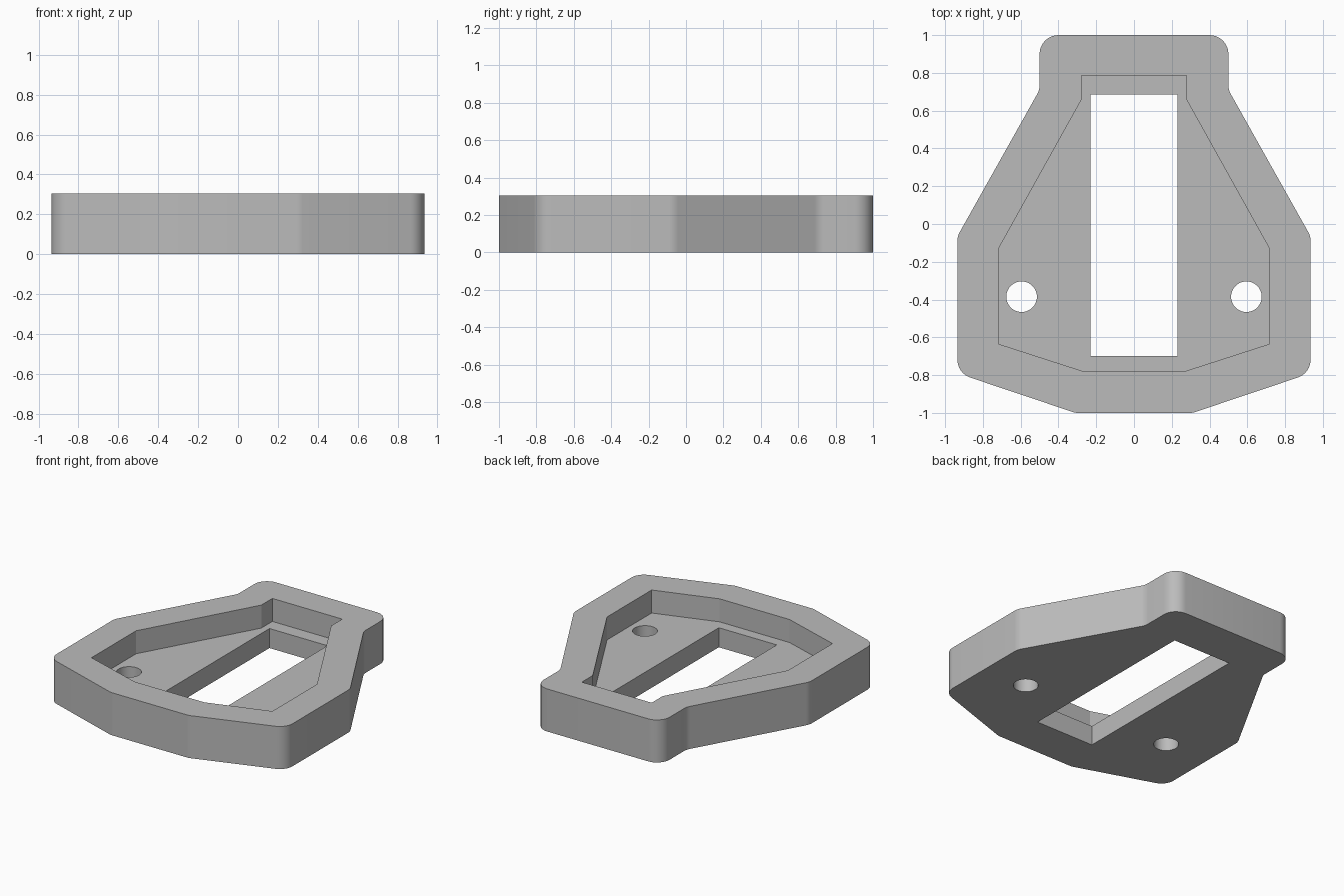
import bpy, bmesh, math
from mathutils import Vector

cube = bpy.data.objects.get("Cube")
if cube:
    bpy.data.objects.remove(cube, do_unlink=True)

HEIGHT, FLOOR = 0.305, 0.14

grey = bpy.data.materials.new("plain grey")
grey.use_nodes = True
grey.diffuse_color = (0.5, 0.5, 0.5, 1)
grey.node_tree.nodes["Principled BSDF"].inputs["Base Color"].default_value = (0.5, 0.5, 0.5, 1)


def mirrored(half):
    """Close a right-hand half profile, listed from back to front."""
    return [Vector(p) for p in half] + [Vector((-x, y)) for x, y in reversed(half)]


def rounded(points, radius, steps=8):
    """Replace each corner, convex or concave, by a tangent arc."""
    out = []
    for i, p in enumerate(points):
        a = (points[i - 1] - p).normalized()
        b = (points[(i + 1) % len(points)] - p).normalized()
        half = a.angle(b) / 2
        centre = p + (a + b).normalized() * radius / math.sin(half)
        start = p + a * radius / math.tan(half) - centre
        end = p + b * radius / math.tan(half) - centre
        sweep = math.atan2(start.cross(end), start.dot(end))
        for k in range(steps + 1):
            t = sweep * k / steps
            c, s = math.cos(t), math.sin(t)
            out.append(centre + Vector((c * start.x - s * start.y, s * start.x + c * start.y)))
    return out


def prism(name, points, z0, z1):
    """Extrude a flat outline between two heights."""
    bm = bmesh.new()
    face = bm.faces.new([bm.verts.new((p.x, p.y, z0)) for p in points])
    top = bmesh.ops.extrude_face_region(bm, geom=[face])["geom"]
    verts = [v for v in top if isinstance(v, bmesh.types.BMVert)]
    bmesh.ops.translate(bm, verts=verts, vec=(0, 0, z1 - z0))
    bmesh.ops.recalc_face_normals(bm, faces=bm.faces)
    mesh = bpy.data.meshes.new(name)
    bm.to_mesh(mesh)
    bm.free()
    mesh.materials.append(grey)
    obj = bpy.data.objects.new(name, mesh)
    bpy.context.collection.objects.link(obj)
    return obj


# Tapered plate with a back tab and softened corners
outline = mirrored([(0.5, 1), (0.5, 0.71), (0.935, -0.065), (0.935, -0.79), (0.31, -1)])
body = prism("tapered_housing", rounded(outline, 0.1), 0, HEIGHT)

# Cutters: recessed pocket, long slot and two round holes
pocket = mirrored([(0.277, 0.785), (0.277, 0.66), (0.717, -0.13), (0.717, -0.635), (0.277, -0.777)])
slot = mirrored([(0.23, 0.685), (0.23, -0.7)])
cutters = [prism("pocket_cutter", pocket, FLOOR, HEIGHT + 0.1),
           prism("slot_cutter", slot, -0.1, HEIGHT)]
for side, label in ((1, "left"), (-1, "right")):
    ring = [Vector((side * 0.595 + 0.081 * math.cos(t), -0.385 + 0.081 * math.sin(t)))
            for t in (math.tau * k / 48 for k in range(48))]
    cutters.append(prism(label + "_hole_cutter", ring, -0.1, HEIGHT))

for cutter in cutters:
    cutter.hide_render = True
    cut = body.modifiers.new(cutter.name, "BOOLEAN")
    cut.operation = "DIFFERENCE"
    cut.solver = "EXACT"
    cut.object = cutter

# Apply the cuts, then drop the cutters
bpy.ops.object.select_all(action="DESELECT")
body.select_set(True)
bpy.context.view_layer.objects.active = body
for cutter in cutters:
    bpy.ops.object.modifier_apply(modifier=cutter.name)
for cutter in cutters:
    bpy.data.objects.remove(cutter, do_unlink=True)

# Smooth the arcs and keep the edges crisp
bpy.ops.object.shade_smooth_by_angle(angle=math.radians(15))
